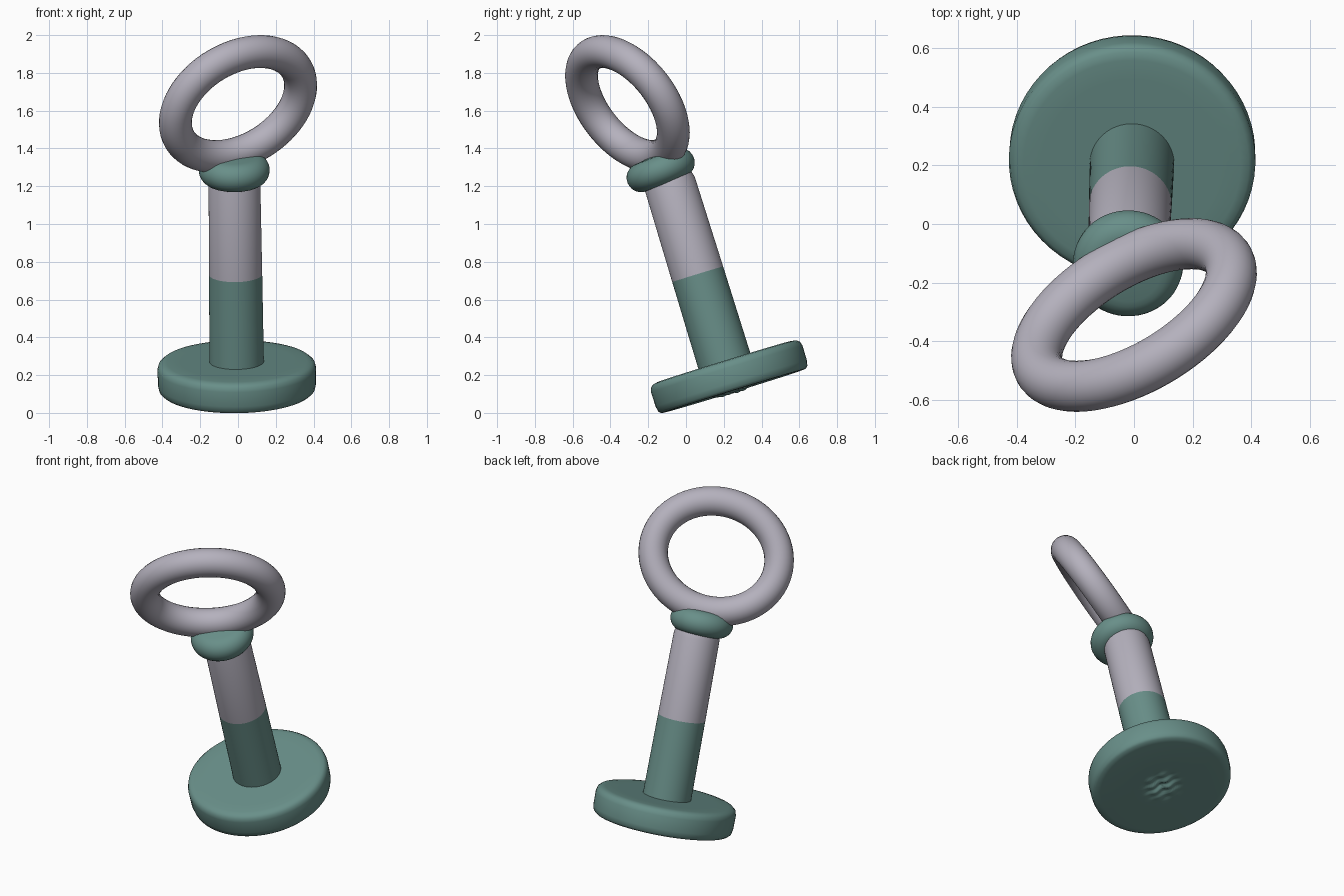
import bpy, bmesh, math
from mathutils import Vector, Matrix

cube = bpy.data.objects.get("Cube")
if cube:
    bpy.data.objects.remove(cube, do_unlink=True)


def make_material(name, rgb):
    mat = bpy.data.materials.new(name)
    mat.use_nodes = True
    mat.diffuse_color = (*rgb, 1)
    mat.node_tree.nodes["Principled BSDF"].inputs["Base Color"].default_value = (*rgb, 1)
    return mat


teal = make_material("muted teal", (0.14, 0.275, 0.25))
grey = make_material("lavender grey", (0.46, 0.44, 0.51))


def finish(bm, name, mat, matrix):
    bmesh.ops.remove_doubles(bm, verts=bm.verts, dist=0.0001)
    bmesh.ops.recalc_face_normals(bm, faces=bm.faces)
    bm.transform(matrix)
    mesh = bpy.data.meshes.new(name)
    bm.to_mesh(mesh)
    bm.free()
    obj = bpy.data.objects.new(name, mesh)
    bpy.context.collection.objects.link(obj)
    mesh.materials.append(mat)
    bpy.ops.object.select_all(action="DESELECT")
    obj.select_set(True)
    bpy.context.view_layer.objects.active = obj
    bpy.ops.object.shade_smooth_by_angle(angle=math.radians(50))


def lathe(profile, steps=64):
    """Spin a (radius, height) profile around the local z axis."""
    bm = bmesh.new()
    verts = [bm.verts.new((r, 0, h)) for r, h in profile]
    edges = [bm.edges.new(pair) for pair in zip(verts, verts[1:])]
    bmesh.ops.spin(bm, geom=verts + edges, cent=(0, 0, 0), axis=(0, 0, 1),
                   angle=math.tau, steps=steps)
    return bm


# Leaning axis shared by base and shaft
axis = Vector((-0.012, -0.294, 0.956))
lean = Matrix.Translation((-0.005, 0.25, 0.122)) @ axis.to_track_quat("Z", "Y").to_matrix().to_4x4()

# Round base with a soft top rim and a crumpled patch underneath
patch = [(0.012 * i, -0.008) for i in range(12)]
base = lathe(patch + [(0.16, -0.008), (0.37, -0.008), (0.4, -0.006), (0.413, 0.006),
                      (0.419, 0.035), (0.42, 0.115), (0.414, 0.138), (0.398, 0.152),
                      (0.37, 0.157), (0.3, 0.157), (0, 0.157)])
for v in base.verts:
    r = math.hypot(v.co.x, v.co.y)
    if v.co.z < 0 and r < 0.125:
        fade = 1 - (r / 0.125) ** 2
        v.co.z += 0.016 * fade * math.sin(70 * v.co.x + 1) * math.cos(55 * v.co.y + 30 * v.co.x)
finish(base, "base", teal, lean)

# Two-tone shaft
finish(lathe([(0, 0.14), (0.144, 0.14), (0.141, 0.64), (0, 0.64)]), "lower_shaft", teal, lean)
finish(lathe([(0, 0.64), (0.141, 0.64), (0.137, 1.14), (0.125, 1.18), (0, 1.2)]),
       "upper_shaft", grey, lean)

# Bulging collar, tipped slightly more than the shaft
collar = [(0, -0.077)]
for i in range(13):
    a = math.pi * (i / 12 - 0.5)
    collar.append((0.111 + 0.077 * math.cos(a), 0.077 * math.sin(a)))
collar.append((0, 0.085))
finish(lathe(collar), "collar", teal,
       Matrix.Translation((-0.02, -0.134, 1.285)) @ Matrix.Rotation(math.radians(21), 4, "X"))

# Slightly oval ring, twisted and tilted over the collar
normal = Vector((-0.465, 0.705, 0.533)).normalized()
wide = Vector((0.9, 0.39, 0.2))
wide = (wide - normal * wide.dot(normal)).normalized()
tall = normal.cross(wide)
centre = Vector((0, -0.31, 1.635))
half_wide, half_tall, thick = 0.375, 0.325, 0.087
ring = bmesh.new()
major, minor, rows = 72, 24, []
for i in range(major):
    c, s = math.cos(math.tau * i / major), math.sin(math.tau * i / major)
    path = centre + wide * half_wide * c + tall * half_tall * s
    out = (wide * half_tall * c + tall * half_wide * s).normalized()
    rows.append([ring.verts.new(path + thick * (
        out * math.cos(math.tau * j / minor) + normal * math.sin(math.tau * j / minor)))
        for j in range(minor)])
for i in range(major):
    for j in range(minor):
        k, m = (i + 1) % major, (j + 1) % minor
        ring.faces.new((rows[i][j], rows[k][j], rows[k][m], rows[i][m]))
finish(ring, "ring_handle", grey, Matrix.Identity(4))
